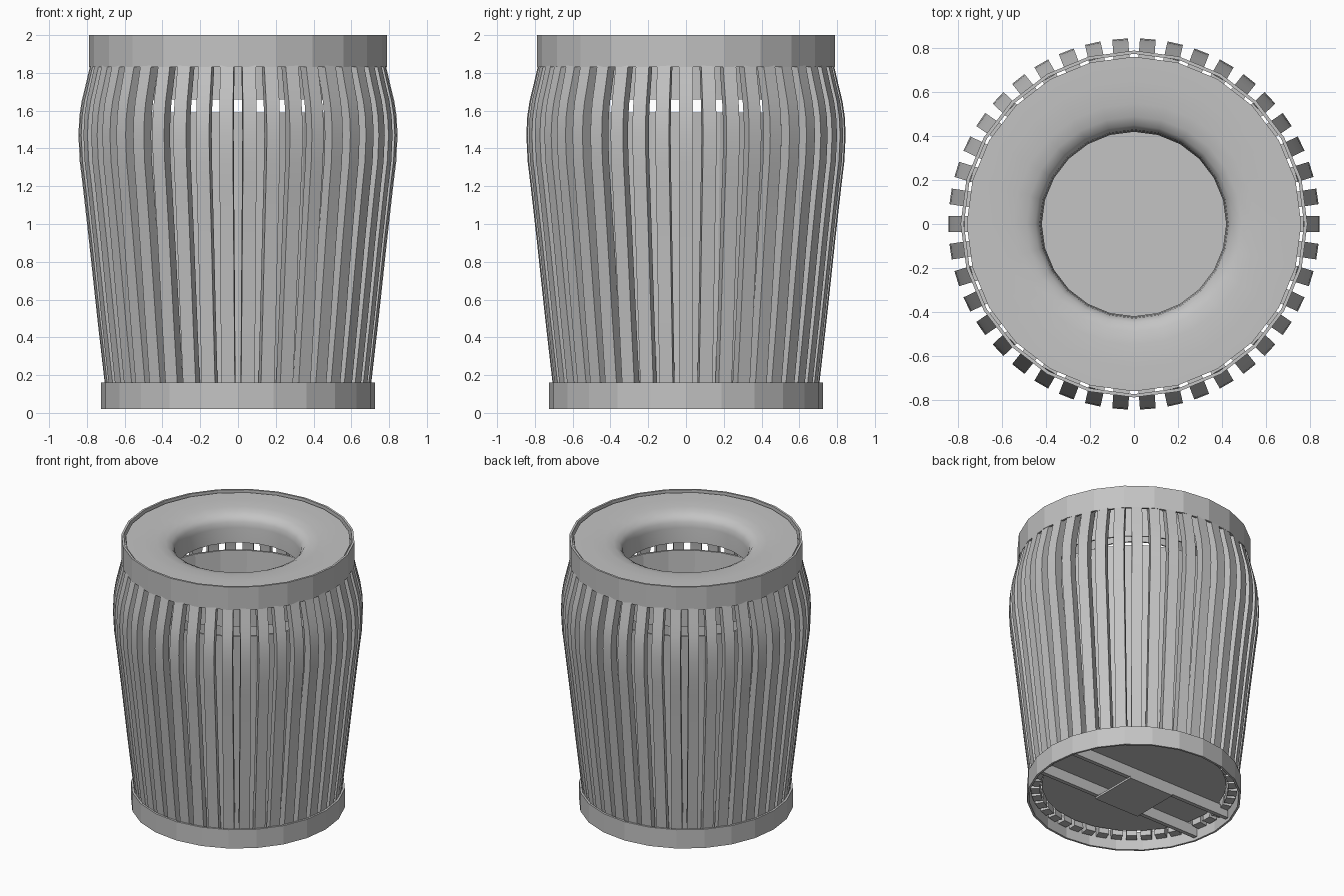
import bpy, bmesh, math
from mathutils import Matrix, Vector

cube = bpy.data.objects.get("Cube")
if cube:
    bpy.data.objects.remove(cube, do_unlink=True)

SIDES = 24
SLATS = 42

# One plain grey for the whole bin
grey = bpy.data.materials.new("plain_grey")
grey.use_nodes = True
colour = (0.55, 0.55, 0.55, 1)
grey.diffuse_color = colour
grey.node_tree.nodes["Principled BSDF"].inputs["Base Color"].default_value = colour


def finish(name, bm, smooth_angle=None):
    bmesh.ops.recalc_face_normals(bm, faces=bm.faces)
    mesh = bpy.data.meshes.new(name)
    bm.to_mesh(mesh)
    bm.free()
    mesh.materials.append(grey)
    obj = bpy.data.objects.new(name, mesh)
    bpy.context.collection.objects.link(obj)
    if smooth_angle:
        bpy.ops.object.select_all(action='DESELECT')
        obj.select_set(True)
        bpy.context.view_layer.objects.active = obj
        bpy.ops.object.shade_smooth_by_angle(angle=math.radians(smooth_angle))
    return obj


def lathe(name, profile, smooth_angle=None):
    """Turn a closed (radius, height) profile around z."""
    bm = bmesh.new()
    rings = []
    for i in range(SIDES):
        a = math.tau * i / SIDES
        rings.append([bm.verts.new((r * math.cos(a), r * math.sin(a), z)) for r, z in profile])
    n = len(profile)
    for i in range(SIDES):
        a, b = rings[i], rings[(i + 1) % SIDES]
        for j in range(n):
            k = (j + 1) % n
            bm.faces.new((a[j], b[j], b[k], a[k]))
    return finish(name, bm, smooth_angle)


def band(name, radius, bottom, top, thick=0.015):
    inner = radius - thick
    lathe(name, [(radius, bottom), (radius, top), (inner, top), (inner, bottom)])


def box(name, centre, size):
    bm = bmesh.new()
    bmesh.ops.create_cube(bm, size=1, matrix=Matrix.Translation(centre) @ Matrix.Diagonal((*size, 1)))
    finish(name, bm)


# Rim bands
band("top_band", 0.79, 1.83, 2.0)
band("base_band", 0.725, 0.02, 0.16)

# Lid with rolled opening, inner lip and outer skirt
lathe("lid", [(0.70, 1.66), (0.70, 1.96), (0.762, 1.965), (0.762, 1.985), (0.65, 1.985),
              (0.55, 1.98), (0.49, 1.97), (0.45, 1.95), (0.43, 1.92), (0.425, 1.88),
              (0.42, 1.77), (0.43, 1.77), (0.44, 1.88), (0.49, 1.945), (0.69, 1.955),
              (0.69, 1.66)], 40)

# Inner container wall and floor
lathe("liner_wall", [(0.625, 0.12), (0.70, 1.59), (0.685, 1.59), (0.61, 0.12)])
bm = bmesh.new()
bmesh.ops.create_cone(bm, cap_ends=True, segments=SIDES, radius1=0.625, radius2=0.625,
                      depth=0.02, matrix=Matrix.Translation((0, 0, 0.13)))
finish("liner_floor", bm)

# Curved slats around the body: (height, outer radius)
slat_path = [(0.09, 0.698), (0.16, 0.706), (0.5, 0.745), (0.9, 0.788), (1.2, 0.822),
             (1.33, 0.838), (1.47, 0.845), (1.57, 0.84), (1.65, 0.828), (1.74, 0.806),
             (1.83, 0.785), (1.88, 0.773), (1.93, 0.771)]
half_width, depth = 0.036, 0.062
bm = bmesh.new()
for i in range(SLATS):
    turn = Matrix.Rotation(math.tau * i / SLATS, 3, 'Z')
    loops = []
    for z, r in slat_path:
        corners = [(r, -half_width), (r, half_width), (r - depth, half_width), (r - depth, -half_width)]
        loops.append([bm.verts.new(turn @ Vector((x, y, z))) for x, y in corners])
    for a, b in zip(loops, loops[1:]):
        for j in range(4):
            k = (j + 1) % 4
            bm.faces.new((a[j], a[k], b[k], b[j]))
    bm.faces.new(loops[0])
    bm.faces.new(loops[-1])
finish("slats", bm, 30)

# Underside rails and mounting plate
for name, y in (("front_rail", -0.165), ("back_rail", 0.165)):
    box(name, (0, y, 0.075), (1.36, 0.03, 0.08))
box("mounting_plate", (0, 0, 0.03), (0.37, 0.37, 0.015))
